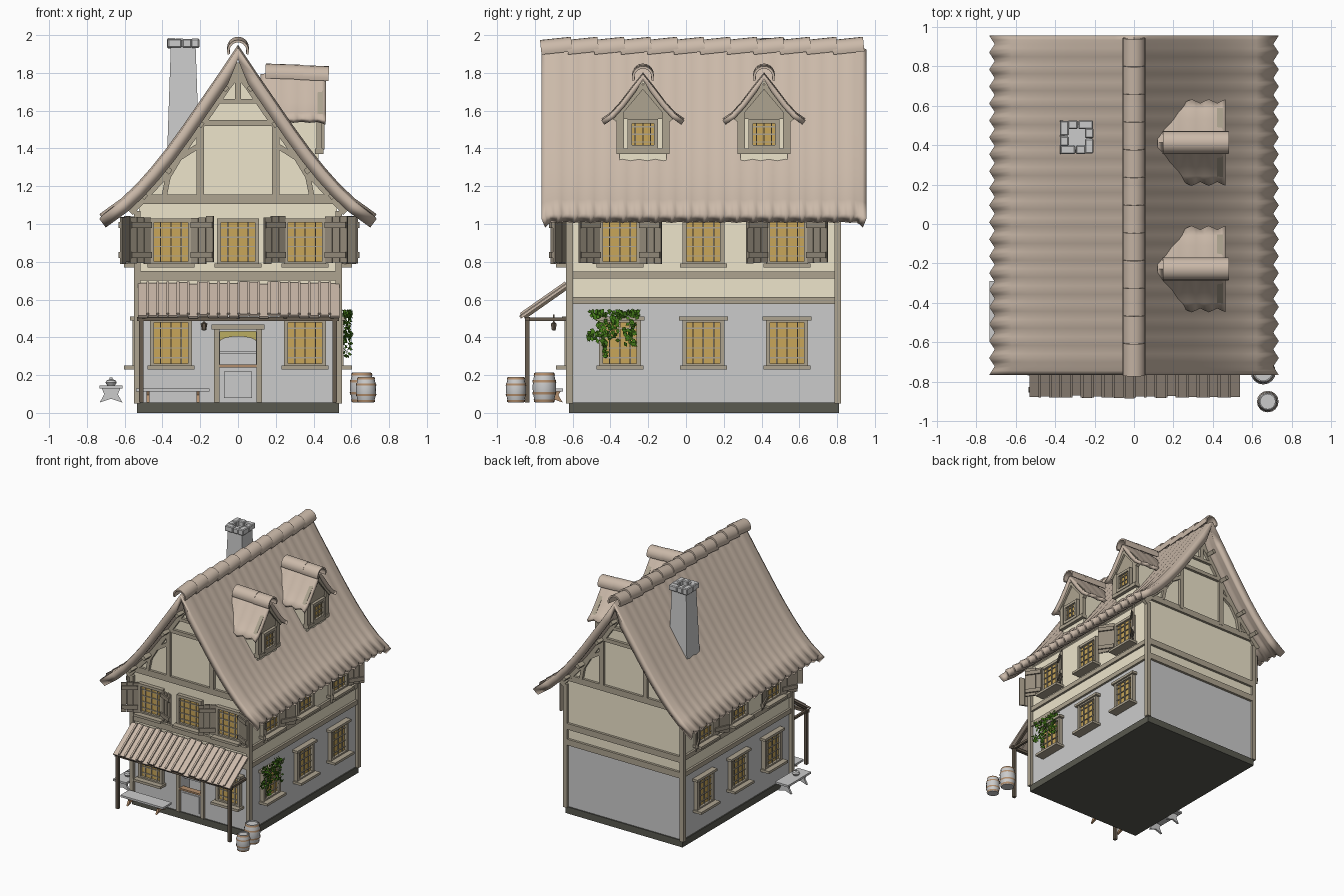
import bpy, bmesh, math, random
from mathutils import Matrix, Vector

if "Cube" in bpy.data.objects:
    bpy.data.objects.remove(bpy.data.objects["Cube"])
random.seed(4)
T = lambda x, y, z: Matrix.Translation((x, y, z))
R = lambda deg, ax: Matrix.Rotation(math.radians(deg), 4, ax)
I = Matrix.Identity(4)
COL = dict(roof=(.60, .49, .40), cream=(.85, .78, .60), timber=(.42, .37, .28), shutter=(.30, .26, .20),
           glass=(.58, .38, .10), dark=(.14, .11, .08), base=(.10, .10, .08), leaf=(.06, .20, .01),
           gold=(.5, .42, .12), hoop=(.45, .27, .15))

def make(name, bm, col=None, smooth=None):
    """Turn a bmesh into a named object."""
    me = bpy.data.meshes.new(name)
    bm.to_mesh(me); bm.free()
    ob = bpy.data.objects.new(name, me)
    bpy.context.collection.objects.link(ob)
    if col:
        m = bpy.data.materials.get(col) or bpy.data.materials.new(col)
        m.diffuse_color = (*COL[col], 1)
        m.use_nodes = True
        m.node_tree.nodes["Principled BSDF"].inputs["Base Color"].default_value = m.diffuse_color
        me.materials.append(m)
    if smooth:
        me.polygons.foreach_set("use_smooth", [True] * len(me.polygons))
        me.set_sharp_from_angle(angle=math.radians(smooth))
    return ob

def box(bm, c, s, M=I):
    bmesh.ops.create_cube(bm, size=1, matrix=M @ T(*c) @ Matrix.Diagonal((*s, 1)))

def span(bm, x0, x1, y0, y1, z0, z1):
    box(bm, ((x0+x1)/2, (y0+y1)/2, (z0+z1)/2), (x1-x0, y1-y0, z1-z0))

def strip(bm, pts, w, y, d=.03):
    """Timber following a path in the xz plane."""
    for (x0, z0), (x1, z1) in zip(pts, pts[1:]):
        a = math.degrees(math.atan2(z1-z0, x1-x0))
        box(bm, (0, 0, 0), (math.hypot(x1-x0, z1-z0) + w*.3, d, w), T((x0+x1)/2, y, (z0+z1)/2) @ R(-a, 'Y'))

def prism(bm, pts, y0, y1, M=I):
    """Polygon in xz extruded along y."""
    f = bm.faces.new([bm.verts.new(M @ Vector((x, y0, z))) for x, z in pts])
    g = bmesh.ops.extrude_face_region(bm, geom=[f])
    v = [e for e in g['geom'] if isinstance(e, bmesh.types.BMVert)]
    bmesh.ops.translate(bm, verts=v, vec=M.to_3x3() @ Vector((0, y1-y0, 0)))
    bmesh.ops.recalc_face_normals(bm, faces=bm.faces)

def lathe(bm, prof, M, n=16):
    rings = [[bm.verts.new(M @ Vector((r*math.cos(i*math.tau/n), r*math.sin(i*math.tau/n), z)))
              for i in range(n)] for r, z in prof]
    for a, b in zip(rings, rings[1:]):
        for i in range(n):
            bm.faces.new((a[i], a[(i+1) % n], b[(i+1) % n], b[i]))
    bm.faces.new(rings[0][::-1]); bm.faces.new(rings[-1])

def tiled_roof(name, half, y0, y1, waves, amp, thick, M=I, curl=.025):
    """Curved gable roof with wavy tiles, along local y."""
    prof = [(-x, z) for x, z in half[::-1]] + half[1:]
    bm, n = bmesh.new(), waves*4
    rows = []
    for i in range(n+1):
        y = y0 + (y1-y0)*i/n
        edge = max(0, 1 - min(y-y0, y1-y)/.06)
        wv = math.cos(math.pi*i/2)
        row = []
        for j, (x, z) in enumerate(prof):
            end = (j == len(prof)-1) - (j == 0)
            row.append(bm.verts.new(M @ Vector((x + end*wv*amp*2, y, z + wv*amp*.6 - abs(end)*wv*amp - curl*edge**2))))
        rows.append(row)
    for a, b in zip(rows, rows[1:]):
        for j in range(len(prof)-1):
            bm.faces.new((a[j], a[j+1], b[j+1], b[j]))
    ob = make(name, bm, 'roof', 50)
    s = ob.modifiers.new("thickness", 'SOLIDIFY')
    s.thickness, s.offset = thick, -1

def ridge_tile(bm, r, length, M):
    arc = [math.radians(-20 + 220*i/12) for i in range(13)]
    ring = [(r*math.cos(a), r*math.sin(a)) for a in arc] + [(r*.78*math.cos(a), r*.78*math.sin(a)) for a in arc[::-1]]
    prism(bm, ring, -length/2, length/2, M)

# plinth, stone ground floor with door recess, plastered upper storey
bm = bmesh.new(); span(bm, -.535, .535, -.62, .81, 0, .055); make("plinth", bm, 'base')
bm = bmesh.new()
span(bm, -.525, .525, -.5, .8, .05, .585)
for s in (-1, 1):
    box(bm, (s*.31, -.555, .315), (.43, .11, .54))
span(bm, -.1, .1, -.61, -.5, .43, .585)
make("stone_ground_floor", bm)
bm = bmesh.new()
side = [(.525, .585), (.525, 1.11), (.37, 1.31), (0, 1.85)]
prism(bm, side + [(-x, z) for x, z in side[2::-1]], -.61, .8)
make("plaster_upper_storey", bm, 'cream')

# corner posts and storey beams
bm = bmesh.new()
for s in (-1, 1):
    for y in (-.617, .803):
        box(bm, (s*.533, y, .56), (.035, .035, 1.02))
    for z in (.595, .73):
        box(bm, (s*.53, .095, z), (.025, 1.42, .038))
for y in (-.615, .805):
    for z, w in ((.595, 1.06), (.725, 1.06), (1.13, 1.04)):
        box(bm, (0, y, z), (w, .03, .05))
make("storey_timbers", bm, 'timber')

# gable framing, front and back
bm = bmesh.new()
for y in (-.617, .807):
    strip(bm, [(-.2, 1.535), (.2, 1.535)], .03, y)
    strip(bm, [(-.13, 1.65), (.13, 1.65)], .025, y)
    strip(bm, [(0, 1.65), (0, 1.85)], .03, y)
    for s in (-1, 1):
        for pts, w in (([(.57, 1.07), (.37, 1.285), (.2, 1.53), (0, 1.82)], .05),
                       ([(.2, 1.14), (.2, 1.55)], .038),
                       ([(.39, 1.15), (.37, 1.25), (.31, 1.35), (.215, 1.41)], .028),
                       ([(.015, 1.77), (.11, 1.65)], .025)):
            strip(bm, [(s*x, z) for x, z in pts], w, y)
for s in (-1, 1):
    for x, z in ((.5, 1.15), (.37, 1.285), (.2, 1.53), (.07, 1.72)):
        box(bm, (0, .09, 0), (.03, 1.6, .035), T(s*x, 0, z) @ R(s*52, 'Y'))
make("gable_timbers", bm, 'timber')

# main roof and ridge
half = [(0, 1.945), (.1, 1.795), (.2, 1.65), (.3, 1.505), (.38, 1.395), (.46, 1.295), (.54, 1.205), (.62, 1.13), (.72, 1.055)]
tiled_roof("main_roof", half, -.765, .955, 20, .007, .06)
bm = bmesh.new()
for i in range(12):
    ridge_tile(bm, .058, .165, T(0, -.685 + i*.1405, 1.925) @ R(6, 'X'))
make("ridge_tiles", bm, 'roof', 40)

# chimney
bm = bmesh.new()
bmesh.ops.create_cone(bm, cap_ends=True, segments=4, radius1=.127, radius2=.093, depth=.7,
                      matrix=T(-.29, .44, 1.59) @ R(45, 'Z'))
make("chimney_stack", bm)
bm = bmesh.new()
for k in range(4):
    for u, w in ((-.045, .075), (.02, .05)):
        box(bm, (u, -.063, 1.957), (w, .045, .05 + random.uniform(-.006, .006)), T(-.29, .44, 0) @ R(90*k, 'Z'))
bmesh.ops.bevel(bm, geom=bm.edges[:], offset=.006, segments=1, affect='EDGES')
make("chimney_cap_stones", bm)

def window(name, M, u, z, w=.22, h=.26, nx=3, nz=4, sill=.25, lintel=True):
    """Mullioned window; local -y faces outward."""
    L = M @ T(u, 0, z)
    bm = bmesh.new()
    box(bm, (0, -.008, 0), (w-.03, .012, h-.03), L)
    make(name + "_glass", bm, 'glass')
    bm = bmesh.new()
    for s in (-1, 1):
        box(bm, (s*(w/2-.01), -.014, 0), (.022, .04, h), L)
        box(bm, (0, -.014, s*(h/2-.011)), (w, .038, .022), L)
    for i in range(1, nx+1):
        box(bm, (-w/2 + w*i/(nx+1), -.016, 0), (.007, .012, h-.02), L)
    for i in range(1, nz+1):
        box(bm, (0, -.016, -h/2 + h*i/(nz+1)), (w-.02, .011, .006), L)
    if sill:
        box(bm, (0, -.035, -h/2), (sill, .085, .02), L)
    if lintel:
        box(bm, (0, -.022, h/2), (w+.04, .05, .02), L)
    make(name + "_frame", bm, 'timber')

def shutter(name, M, u, z, s, ang):
    L = M @ T(u, -.03, z) @ R(-s*ang, 'Z')
    bm = bmesh.new()
    for i in range(3):
        box(bm, (s*(.024+.044*i), 0, random.uniform(-.006, .006)), (.041, .012, .245), L)
    for dz in (-.08, .08):
        box(bm, (s*.068, -.011, dz), (.125, .012, .032), L)
    make(name, bm, 'shutter')

# windows and shutters on front and both sides
FRONT, RIGHT, LEFT = T(0, -.61, 0), T(.525, 0, 0) @ R(90, 'Z'), T(-.525, 0, 0) @ R(-90, 'Z')
for nm, M, us in (("front", FRONT, (-.355, 0, .355)), ("right", RIGHT, (-.35, .092, .535)), ("left", LEFT, (-.535, -.092, .35))):
    for k, u in enumerate(us):
        window(f"{nm}_upper_window_{k}", M, u, .905, h=.25, lintel=False)
        if not (nm == "front" and k == 1):
            window(f"{nm}_lower_window_{k}", M, u, .37)
        if k != 1:
            for s in (-1, 1):
                shutter(f"{nm}_shutter_{k}_{'right' if s > 0 else 'left'}", M, u + s*.105, .915, s, random.uniform(22, 36))

# dormers on the right slope
dh = [(0, 1.80), (.06, 1.725), (.12, 1.645), (.17, 1.59), (.21, 1.56)]
for k, y in enumerate((-.228, .413)):
    D = T(0, y, 0) @ R(90, 'Z')       # local -y points to +x
    bm = bmesh.new()
    prism(bm, [(-.125, 1.2), (.125, 1.2), (.125, 1.6), (0, 1.76), (-.125, 1.6)], -.425, -.12, D)
    make(f"dormer_{k}_body", bm, 'cream')
    bm = bmesh.new()
    for s in (-1, 1):
        box(bm, (s*.12, -.43, 1.48), (.04, .03, .22), D)
        box(bm, (0, 0, 0), (.24, .03, .05), D @ T(s*.085, -.435, 1.65) @ R(s*50, 'Y'))
    box(bm, (0, -.43, 1.385), (.28, .045, .03), D)
    prism(bm, [(-.13, 1.555), (.13, 1.555), (0, 1.75)], -.435, -.42, D)
    make(f"dormer_{k}_timbers", bm, 'timber')
    window(f"dormer_{k}_window", D @ T(0, -.425, 0), 0, 1.475, w=.16, h=.16, nx=3, nz=3, sill=0, lintel=False)
    tiled_roof(f"dormer_{k}_roof", dh, -.465, -.12, 4, .005, .028, D, .01)
    bm = bmesh.new()
    for c, ln in ((-.405, .15), (-.245, .2)):
        ridge_tile(bm, .058, ln, D @ T(0, c, 1.78 + (c > -.3)*.008) @ R(2, 'X'))
    make(f"dormer_{k}_ridge_tiles", bm, 'roof', 40)

# porch awning of overlapping boards
bm = bmesh.new()
A = T(0, -.75, .597) @ R(35, 'X')
for i in range(20):
    x = -.505 + i*.0535
    box(bm, (x, random.uniform(-.008, .008), random.uniform(-.003, .003)), (.05, .3, .014), A @ T(0, 0, 0))
    if i < 19:
        box(bm, (x+.027, 0, .012), (.014, .29, .012), A)
make("awning_boards", bm, 'roof')
bm = bmesh.new()
for s in (-1, 1):
    box(bm, (s*.513, -.84, .275), (.024, .024, .44))
    box(bm, (s*.513, -.735, .495), (.02, .21, .018))
box(bm, (0, -.84, .497), (1.07, .026, .022))
for i in range(5):
    box(bm, (-.5+.25*i, 0, -.015), (.018, .28, .018), A)
make("awning_frame", bm, 'dark')
bm = bmesh.new()
box(bm, (-.18, -.7, .495), (.006, .006, .05))
lathe(bm, [(.006, .48), (.018, .472), (.012, .44), (.006, .435)], T(-.18, -.7, 0), 6)
make("hanging_lantern", bm, 'dark')

# shop door
bm = bmesh.new()
for s in (-1, 1):
    box(bm, (s*.112, -.61, .255), (.03, .04, .4))
box(bm, (0, -.612, .455), (.28, .055, .028))
make("door_frame", bm, 'timber')
bm = bmesh.new()
box(bm, (0, -.6, .15), (.2, .02, .19))
box(bm, (0, -.612, .15), (.15, .012, .14))
box(bm, (0, -.54, .32), (.2, .06, .01))
make("half_door_and_shelf", bm)
bm = bmesh.new(); box(bm, (0, -.605, .248), (.2, .05, .014)); make("door_counter", bm, 'hoop')
bm = bmesh.new()
arc = [(.098*math.cos(a), .375 + .03*math.sin(a)) for a in [math.pi*i/8 for i in range(9)]]
prism(bm, [(.098, .43)] + arc + [(-.098, .43)], -.6, -.585)
make("door_valance", bm, 'gold')

# benches and pot
def bench(name, M, ln, w, top, leg):
    bm = bmesh.new(); box(bm, (0, 0, top-.008), (ln, w, .016), M); make(name + "_seat", bm)
    bm = bmesh.new()
    prof = [(-w/2, .055), (-w*.3, .055+top*.3), (-w*.42, top-.012), (w*.42, top-.012), (w*.3, .055+top*.3), (w/2, .055), (0, .075)]
    for s in (-1, 1):
        prism(bm, prof, -.008, .008, M @ T(s*ln*.34, 0, 0) @ R(90, 'Z'))
    make(name + "_legs", bm, leg)
bench("front_bench", T(-.345, -.71, 0), .39, .115, .13, 'hoop')
bench("side_bench", T(-.672, -.44, 0) @ R(90, 'Z'), .3, .12, .145, None)
bm = bmesh.new()
lathe(bm, [(.02, .145), (.03, .16), (.024, .172), (.008, .178), (.008, .187)], T(-.672, -.48, 0), 12)
make("bench_pot", bm, None, 40)

# barrels
for k, (x, y, r, h) in enumerate(((.678, -.9, .053, .135), (.655, -.75, .062, .16))):
    rad = lambda t: r*(.8 + .2*math.sin(math.pi*t))
    bm = bmesh.new()
    lathe(bm, [(rad(t/8), h*t/8) for t in range(9)] + [(r*.7, h), (r*.7, h-.01)], T(x, y, .055))
    make(f"barrel_{k}", bm, None, 40)
    bm = bmesh.new()
    for t in (.06, .3, .7, .94):
        lathe(bm, [(rad(t+d)+.003, h*(t+d)) for d in (-.04, .04)], T(x, y, .055))
        bmesh.ops.delete(bm, geom=[f for f in bm.faces if len(f.verts) > 4], context='FACES')
    make(f"barrel_{k}_hoops", bm, 'hoop', 40)

# ivy over the first right-hand window
bm = bmesh.new()
for y0, y1, z0, z1, n in ((-.51, -.25, .5, .54, 90), (-.52, -.475, .39, .44, 18), (-.47, -.36, .38, .5, 60),
                          (-.44, -.415, .28, .4, 18), (-.33, -.27, .36, .5, 40)):
    for _ in range(n):
        L = T(random.uniform(.555, .6), random.uniform(y0, y1), random.uniform(z0, z1)) @ R(random.uniform(0, 360), 'X') @ R(random.uniform(-50, 50), 'Z')
        bm.faces.new([bm.verts.new(L @ Vector((0, a, b))) for a, b in ((-.017, 0), (0, -.01), (.017, 0), (0, .01))])
make("window_ivy", bm, 'leaf')
